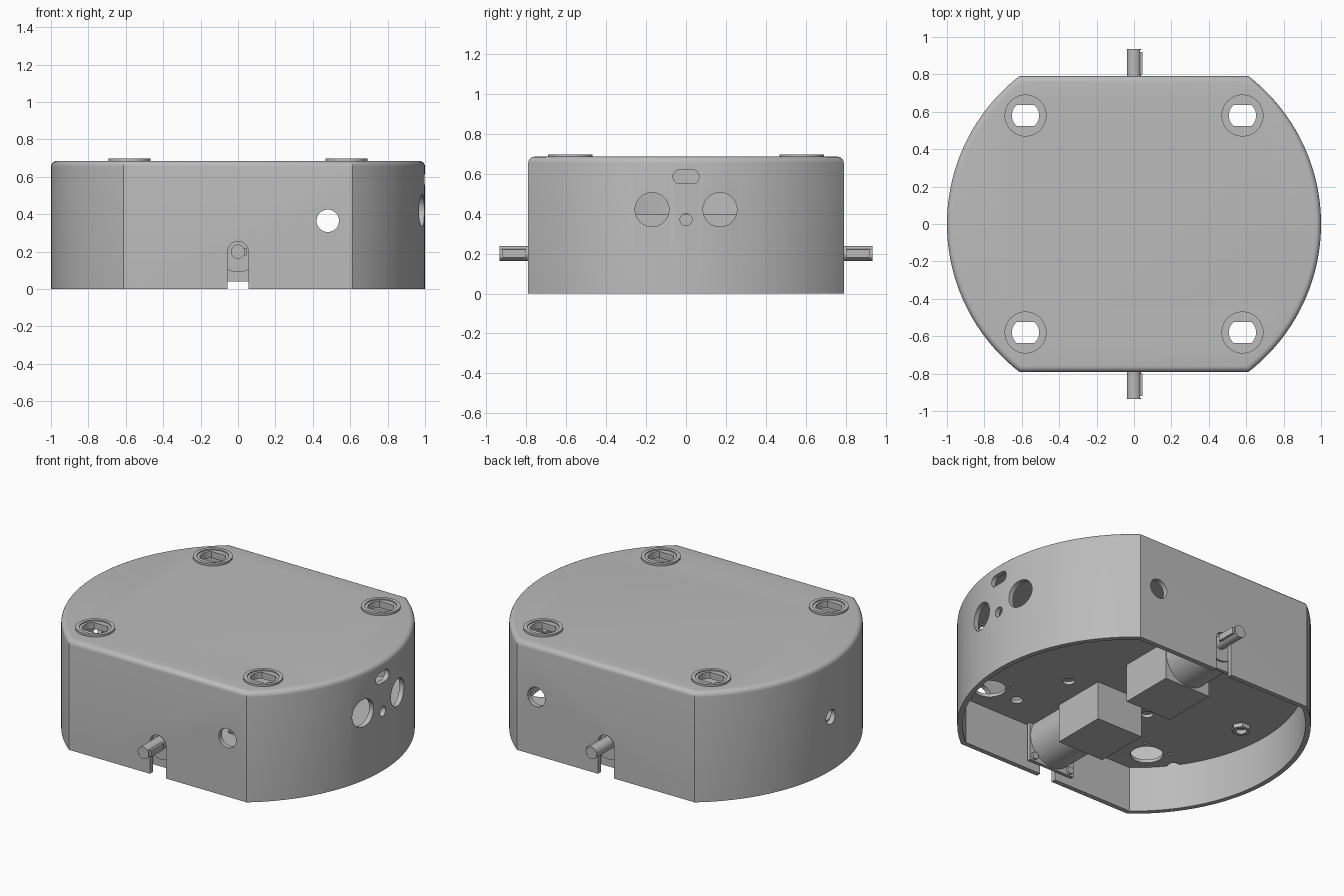
import bpy, bmesh, math
from mathutils import Matrix, Vector

cube = bpy.data.objects.get("Cube")
if cube:
    bpy.data.objects.remove(cube, do_unlink=True)

grey = bpy.data.materials.new("plain grey")
grey.use_nodes = True
GREY = (0.5, 0.5, 0.5, 1)
grey.diffuse_color = GREY
grey.node_tree.nodes["Principled BSDF"].inputs["Base Color"].default_value = GREY

AXES = {"z": Matrix.Identity(4),
        "y": Matrix.Rotation(math.pi / 2, 4, "X"),
        "x": Matrix.Rotation(math.pi / 2, 4, "Z") @ Matrix.Rotation(math.pi / 2, 4, "X")}


def arc(r, a, b, n):
    return [(r * math.cos(a + (b - a) * i / n), r * math.sin(a + (b - a) * i / n)) for i in range(n + 1)]


def flat_circle(r, half, n):
    """Circle with two opposite sides cut straight."""
    t = math.asin(half / r)
    return arc(r, -t, t, n) + arc(r, math.pi - t, math.pi + t, n)


def prism(name, pts, depth, centre, axis="z", fillet=0):
    """Extrude an outline along an axis, centred on a point."""
    bm = bmesh.new()
    base = bm.faces.new([bm.verts.new((x, y, -depth / 2)) for x, y in pts])
    ext = bmesh.ops.extrude_face_region(bm, geom=[base])
    top = [v for v in ext["geom"] if isinstance(v, bmesh.types.BMVert)]
    bmesh.ops.translate(bm, verts=top, vec=(0, 0, depth))
    bmesh.ops.recalc_face_normals(bm, faces=bm.faces[:])
    if fillet:
        rim = [e for e in bm.edges if all(v.co.z > 0 for v in e.verts)]
        bmesh.ops.bevel(bm, geom=rim, offset=fillet, segments=5, profile=0.5, affect="EDGES")
    bm.transform(Matrix.Translation(centre) @ AXES[axis])
    mesh = bpy.data.meshes.new(name)
    bm.to_mesh(mesh)
    bm.free()
    mesh.materials.append(grey)
    obj = bpy.data.objects.new(name, mesh)
    bpy.context.scene.collection.objects.link(obj)
    return obj


def disc(name, r, depth, centre, axis="z", n=40):
    return prism(name, arc(r, 0, math.tau, n)[:-1], depth, centre, axis)


def box(name, size, centre):
    w, d = size[0] / 2, size[1] / 2
    return prism(name, [(-w, -d), (w, -d), (w, d), (-w, d)], size[2], centre)


def cut(obj, cutters):
    """Subtract the cutters, bake the result and drop the cutters."""
    for c in cutters:
        c.hide_render = True
        mod = obj.modifiers.new("cut", "BOOLEAN")
        mod.operation, mod.solver, mod.object = "DIFFERENCE", "EXACT", c
    dg = bpy.context.evaluated_depsgraph_get()
    mesh = bpy.data.meshes.new_from_object(obj.evaluated_get(dg))
    obj.modifiers.clear()
    obj.data = mesh
    for c in cutters:
        bpy.data.objects.remove(c, do_unlink=True)


WALL, HEIGHT, FLAT = 0.03, 0.685, 0.79
CORNERS = [(sx * 0.58, sy * 0.58) for sx in (-1, 1) for sy in (-1, 1)]
AXLE = 0.2

# Housing: round shell with two flat sides, open underneath
housing = prism("housing", flat_circle(1, FLAT, 48), HEIGHT, (0, 0, HEIGHT / 2), fillet=0.03)
cutters = [prism("hollow", flat_circle(1 - WALL, FLAT - WALL, 48), HEIGHT, (0, 0, HEIGHT / 2 - WALL))]
for x, y in CORNERS:
    cutters.append(disc("mount_cut", 0.09, 0.2, (x, y, HEIGHT)))
for s in (-1, 1):
    wall_y = s * (FLAT - WALL / 2)
    cutters.append(disc("side_port", 0.06, 0.12, (0.48, wall_y, 0.365), "y"))
    # Keyhole slot that lets the axle drop in from below
    slot = arc(0.055, 0, math.pi, 16) + [(-0.055, -0.3), (0.055, -0.3)]
    cutters.append(prism("axle_slot", slot, 0.12, (0, wall_y, AXLE), "y"))
    cutters.append(disc("sensor_eye", 0.085, 0.2, (0.98, s * 0.17, 0.42), "x"))
cutters.append(disc("small_port", 0.03, 0.2, (0.98, 0, 0.37), "x", 24))
cutters.append(disc("rear_port", 0.045, 0.2, (-0.98, 0, 0.335), "x", 24))
pill = [(x + math.copysign(0.03, x), y) for x, y in
        arc(0.035, -1.57, 1.57, 12) + arc(0.035, 1.58, 4.7, 12)]
cutters.append(prism("pill_port", pill, 0.2, (0.98, 0, 0.585), "x"))
cut(housing, cutters)

# Raised mounting collars with double-D openings
for x, y in CORNERS:
    collar = disc("mount_collar", 0.112, 0.012, (x, y, HEIGHT + 0.006), n=48)
    cut(collar, [disc("collar_cut", 0.09, 0.1, (x, y, HEIGHT))])
    insert = disc("mount_insert", 0.092, 0.04, (x, y, HEIGHT - 0.015), n=48)
    cut(insert, [prism("double_d", flat_circle(0.073, 0.055, 10), 0.2, (x, y, HEIGHT))])

# Chassis plate inside the shell, with clearance and screw holes
plate = prism("chassis_plate", flat_circle(0.965, 0.755, 48), 0.02, (0, 0, 0.29))
cutters = []
for x, y in CORNERS:
    cutters.append(disc("plate_hole", 0.092, 0.1, (x, y, 0.29)))
    cutters.append(disc("cable_hole", 0.035, 0.1, (x - 0.2, y, 0.29), n=20))
    for a in range(4):
        t = math.pi / 4 + a * math.pi / 2
        centre = (x + 0.13 * math.cos(t), y + 0.13 * math.sin(t), 0.29)
        cutters.append(disc("screw_hole", 0.01, 0.1, centre, n=8))
for s in (-1, 1):
    cutters.append(disc("centre_hole", 0.035, 0.1, (s * 0.29, -0.23, 0.29), n=20))
cut(plate, cutters)
nut = disc("caster_boss", 0.055, 0.03, (-0.79, 0, 0.27), n=6)
cut(nut, [disc("nut_cut", 0.032, 0.1, (-0.79, 0, 0.27), n=20)])

# Battery pack on top of the plate
box("battery_pack", (0.7, 0.6, 0.095), (0, 0, 0.347))

# Two motors, each driving an axle through a flat side
for s, side in ((-1, "front"), (1, "back")):
    box(side + "_motor_body", (0.32, 0.345, 0.32), (0, s * 0.298, AXLE))
    disc(side + "_gearbox", 0.155, 0.28, (0, s * 0.6, AXLE), "y", 48)
    flange = box(side + "_motor_flange", (0.32, 0.02, 0.32), (0, s * 0.735, AXLE))
    for sx in (-1, 1):
        for sz in (-1, 1):
            disc(side + "_flange_screw", 0.022, 0.02, (sx * 0.13, s * 0.72, AXLE + sz * 0.13), "y", 16)
    disc(side + "_axle_boss", 0.11, 0.012, (0, s * 0.751, AXLE), "y")
    axle = disc(side + "_axle", 0.038, 0.2, (0, s * 0.835, AXLE), "y", 32)
    cut(axle, [box("axle_flat", (0.04, 0.13, 0.1), (0.051, s * 0.865, AXLE))])
    box(side + "_axle_key", (0.016, 0.12, 0.04), (0.037, s * 0.86, AXLE))

# Smooth round surfaces and keep the edges crisp
for obj in bpy.context.scene.objects:
    if obj.type == "MESH":
        for p in obj.data.polygons:
            p.use_smooth = True
        obj.data.set_sharp_from_angle(angle=math.radians(30))
